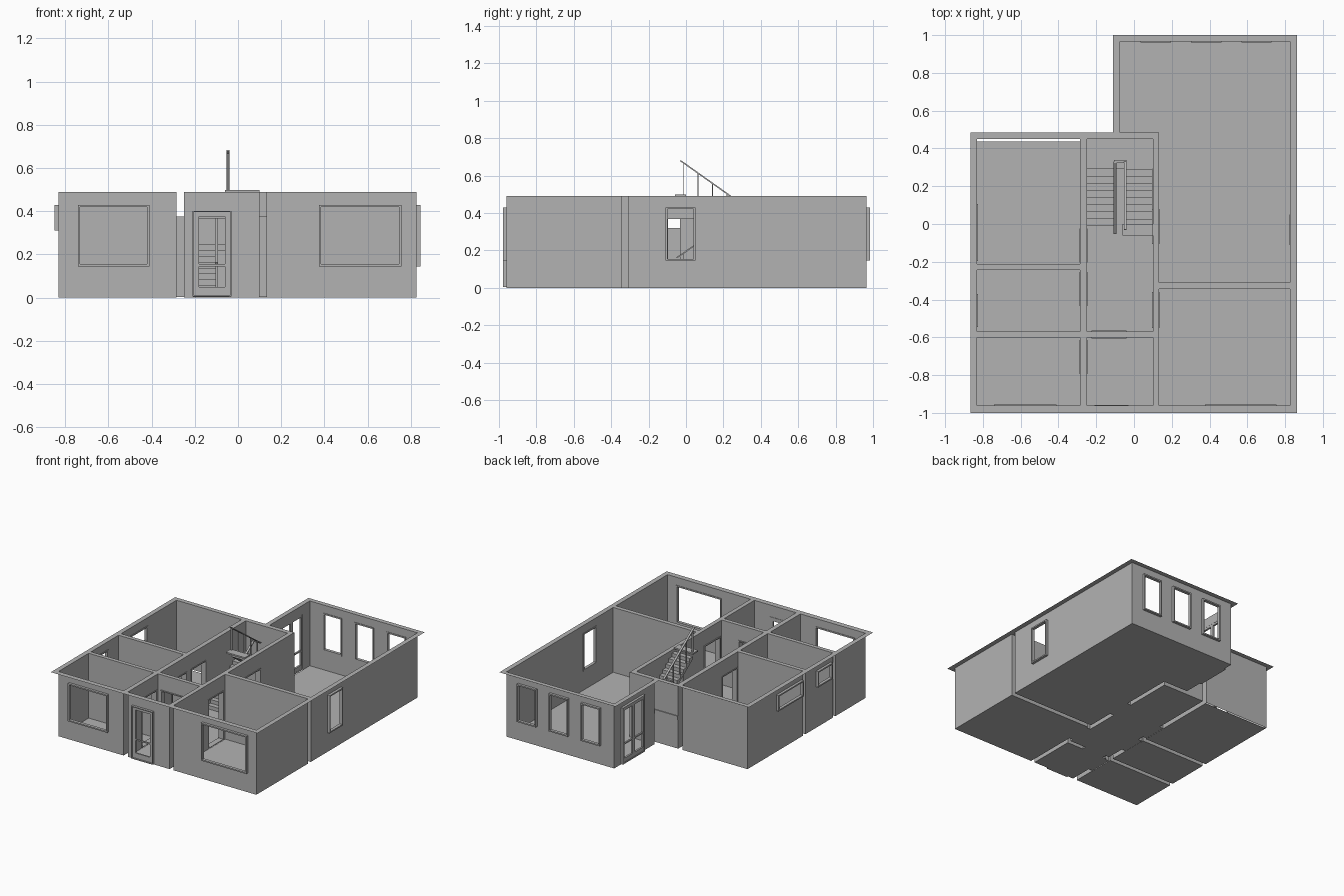
import bpy, bmesh
from mathutils import Vector

if "Cube" in bpy.data.objects:
    bpy.data.objects.remove(bpy.data.objects["Cube"])

H = 0.49  # wall height
grey = bpy.data.materials.new("mid_grey")
grey.diffuse_color = (0.45, 0.45, 0.45, 1)
grey.use_nodes = True
grey.node_tree.nodes["Principled BSDF"].inputs["Base Color"].default_value = grey.diffuse_color


def make(name, bm):
    bmesh.ops.remove_doubles(bm, verts=bm.verts, dist=1e-5)
    me = bpy.data.meshes.new(name)
    bm.to_mesh(me)
    bm.free()
    me.materials.append(grey)
    ob = bpy.data.objects.new(name, me)
    bpy.context.collection.objects.link(ob)
    return ob


def sheet(bm, u, v, holes, place):
    """Flat sheet over the ranges u, v with rectangular holes (u0, u1, v0, v1)."""
    us = sorted({*u, *[k for h in holes for k in h[:2] if u[0] < k < u[1]]})
    vs = sorted({*v, *[k for h in holes for k in h[2:] if v[0] < k < v[1]]})
    for a, b in zip(us, us[1:]):
        for c, d in zip(vs, vs[1:]):
            m, n = (a + b) / 2, (c + d) / 2
            if any(h[0] < m < h[1] and h[2] < n < h[3] for h in holes):
                continue
            bm.faces.new([bm.verts.new(place(*p)) for p in ((a, c), (b, c), (b, d), (a, d))])


def placer(axis, c):
    return (lambda s, z: (c, s, z)) if axis == 'x' else (lambda s, z: (s, c, z))


def box(bm, lo, hi):
    vs = bmesh.ops.create_cube(bm, size=1)['verts']
    lo, hi = Vector(lo), Vector(hi)
    for v in vs:
        v.co = (lo + hi) / 2 + v.co * (hi - lo)


def frame(bm, axis, c0, c1, a0, a1, z0, z1, t):
    """Rectangular ring: two sides, bottom and top, t = (side, bottom, top)."""
    s, b, k = t
    for u0, u1, w0, w1 in ((a0, a0 + s, z0, z1), (a1 - s, a1, z0, z1),
                           (a0 + s, a1 - s, z0, z0 + b), (a0 + s, a1 - s, z1 - k, z1)):
        box(bm, placer(axis, c0)(u0, w0), placer(axis, c1)(u1, w1))


def bar(bm, p, q, w, h):
    """Bar between two points, w wide sideways and h thick."""
    p, q = Vector(p), Vector(q)
    d = (q - p).normalized()
    side = Vector((1, 0, 0)) if abs(d.x) < 0.9 else Vector((0, 1, 0))
    up = d.cross(side).normalized()
    ring = [[bm.verts.new(e + side * i * w / 2 + up * j * h / 2)
             for i, j in ((-1, -1), (1, -1), (1, 1), (-1, 1))] for e in (p, q)]
    for i in range(4):
        k = (i + 1) % 4
        bm.faces.new((ring[0][i], ring[0][k], ring[1][k], ring[1][i]))
    bm.faces.new(ring[0][::-1])
    bm.faces.new(ring[1])


# Openings: name, axis, wall position, start, end, bottom, top (and outward side)
windows = [
    ("front_left_window", 'y', -0.96, -0.74, -0.41, 0.145, 0.43, -1),
    ("front_right_window", 'y', -0.96, 0.375, 0.755, 0.145, 0.43, -1),
    ("side_right_window", 'x', 0.826, -0.11, 0.05, 0.145, 0.43, 1),
    ("side_left_long_window", 'x', -0.83, -0.195, 0.105, 0.31, 0.43, -1),
    ("side_left_short_window", 'x', -0.83, -0.545, -0.37, 0.31, 0.43, -1),
] + [(f"back_window_{i + 1}", 'y', 0.965, 0.035 + 0.267 * i, 0.195 + 0.267 * i,
      0.145, 0.43, 1) for i in range(3)]
doors = [
    ("bedroom_door_lining", 'x', -0.2675, -0.205, -0.025, 0.0, 0.375),
    ("bathroom_door_lining", 'x', -0.2675, -0.435, -0.255, 0.0, 0.375),
    ("study_door_lining", 'x', -0.2675, -0.795, -0.615, 0.0, 0.375),
    ("hall_door_lining", 'y', -0.585, -0.225, -0.04, 0.0, 0.375),
    ("lounge_door_lining", 'x', 0.115, -0.105, 0.08, 0.0, 0.375),
    ("kitchen_door_lining", 'x', 0.115, -0.55, -0.36, 0.0, 0.375),
]
outer_doors = [
    ("front_door", 'y', -0.96, -0.205, -0.035, 0.0, 0.40),
    ("patio_door", 'x', -0.075, 0.62, 0.885, 0.0, 0.43),
]
openings = [o[:7] for o in windows + doors + outer_doors]

# Rooms: corner loops, each an open-topped shell
rooms = {
    "bedroom": [(-0.83, -0.212), (-0.285, -0.212), (-0.285, 0.45), (-0.83, 0.45)],
    "bathroom": [(-0.83, -0.57), (-0.285, -0.57), (-0.285, -0.243), (-0.83, -0.243)],
    "study": [(-0.83, -0.96), (-0.285, -0.96), (-0.285, -0.60), (-0.83, -0.60)],
    "porch": [(-0.25, -0.96), (0.10, -0.96), (0.10, -0.60), (-0.25, -0.60)],
    "hall": [(-0.25, -0.57), (0.10, -0.57), (0.10, 0.45), (-0.25, 0.45)],
    "kitchen": [(0.132, -0.96), (0.826, -0.96), (0.826, -0.343), (0.132, -0.343)],
    "lounge": [(0.132, -0.31), (0.826, -0.31), (0.826, 0.965), (-0.075, 0.965),
               (-0.075, 0.485), (0.132, 0.485)],
}
for name, loop in rooms.items():
    bm = bmesh.new()
    for p, q in zip(loop, loop[1:] + loop[:1]):
        axis = 'x' if p[0] == q[0] else 'y'
        c = p[0] if axis == 'x' else p[1]
        k = 1 if axis == 'x' else 0
        lo, hi = sorted((p[k], q[k]))
        holes = [o[3:7] for o in openings if o[1] == axis and abs(o[2] - c) < 0.025
                 and o[3] > lo and o[4] < hi]
        sheet(bm, (lo, hi), (0, H), holes, placer(axis, c))
    make(name + "_walls", bm)
    # The bedroom floor stops just short of its back wall
    top = 0.438 if name == "bedroom" else 1
    bm = bmesh.new()
    bm.faces.new([bm.verts.new((x, min(y, top), 0)) for x, y in loop])
    make(name + "_floor", bm)

# Flat wall cap with one hole per room and the missing back corner
bm = bmesh.new()
holes = [(0.132, 0.826, -0.31, 0.965), (-0.075, 0.14, 0.485, 0.965),
         (-1, -0.11, 0.485, 1.1)]
holes += [(l[0][0], l[2][0], l[0][1], l[2][1]) for n, l in rooms.items() if n != "lounge"]
sheet(bm, (-0.866, 0.862), (-1, 1), holes, lambda x, y: (x, y, H))
make("wall_cap", bm)

# Window frames, standing proud of the outside walls
for name, axis, c, a0, a1, z0, z1, s in windows:
    bm = bmesh.new()
    frame(bm, axis, *sorted((c - s * 0.004, c + s * 0.019)), a0, a1, z0, z1, (0.01,) * 3)
    make(name + "_frame", bm)

# Inner door linings bridging the gaps between rooms
for name, axis, c, a0, a1, z0, z1 in doors:
    bm = bmesh.new()
    frame(bm, axis, c - 0.021, c + 0.021, a0, a1, z0 + 0.004, z1, (0.008, 0.005, 0.008))
    make(name, bm)

# Front door: slim surround and a leaf with two lights
bm = bmesh.new()
frame(bm, 'y', -0.978, -0.957, -0.21, -0.03, 0.005, 0.402, (0.006,) * 3)
frame(bm, 'y', -0.968, -0.957, -0.204, -0.036, 0.01, 0.397, (0.023, 0.04, 0.022))
box(bm, (-0.182, -0.967, 0.145), (-0.058, -0.958, 0.155))
make("front_door", bm)

# Patio double door
bm = bmesh.new()
frame(bm, 'x', -0.093, -0.075, 0.62, 0.885, 0.003, 0.43, (0.01, 0.01, 0.01))
for a in (0.63, 0.7525):
    frame(bm, 'x', -0.09, -0.076, a, a + 0.1225, 0.013, 0.42, (0.014, 0.03, 0.016))
    box(bm, (-0.089, a + 0.014, 0.145), (-0.077, a + 0.1085, 0.155))
make("patio_door", bm)

# Stair flights: sawtooth profile with a sloping underside
N, RUN, RISE = 8, 0.0375, 0.0275


def flight(name, x0, x1, y0, direction, z0):
    pts = [(0, 0)]
    for i in range(N):
        pts += [(i * RUN, (i + 1) * RISE), ((i + 1) * RUN, (i + 1) * RISE)]
    pts += [(N * RUN, N * RISE - 0.02), (0.025, 0)]
    bm = bmesh.new()
    f = bm.faces.new([bm.verts.new((x0, y0 + direction * y, z0 + z)) for y, z in pts])
    r = bmesh.ops.extrude_face_region(bm, geom=[f])
    for v in r['geom']:
        if isinstance(v, bmesh.types.BMVert):
            v.co.x = x1
    bmesh.ops.recalc_face_normals(bm, faces=bm.faces)
    make(name, bm)


LAND = (N + 1) * RISE
flight("lower_stair_flight", -0.249, -0.10, -0.01, 1, 0.001)
flight("upper_stair_flight", -0.05, 0.099, 0.29, -1, LAND)

# Half landing and top landing
bm = bmesh.new()
box(bm, (-0.25, 0.29, LAND - 0.03), (0.10, 0.457, LAND))
make("half_landing", bm)
bm = bmesh.new()
box(bm, (-0.06, -0.06, 0.488), (0.10, 0.0, 0.499))
make("top_landing", bm)

# Handrails with posts, joined at the turn
bm = bmesh.new()
YT, ZT = 0.33, 0.425
for x, z_end, y_end in ((-0.10, 0.16, -0.05), (-0.046, 0.68, -0.03)):
    bar(bm, (x, YT, ZT), (x, y_end, z_end), 0.015, 0.007)
    for i in range(5):
        y = -0.012 + 0.077 * i
        z = ZT + (z_end - ZT) * (YT - y) / (YT - y_end)
        bar(bm, (x, y, max(z - 0.175, 0)), (x, y, z), 0.01, 0.005)
bar(bm, (-0.107, YT, ZT), (-0.039, YT, ZT), 0.015, 0.007)
make("stair_handrail", bm)
